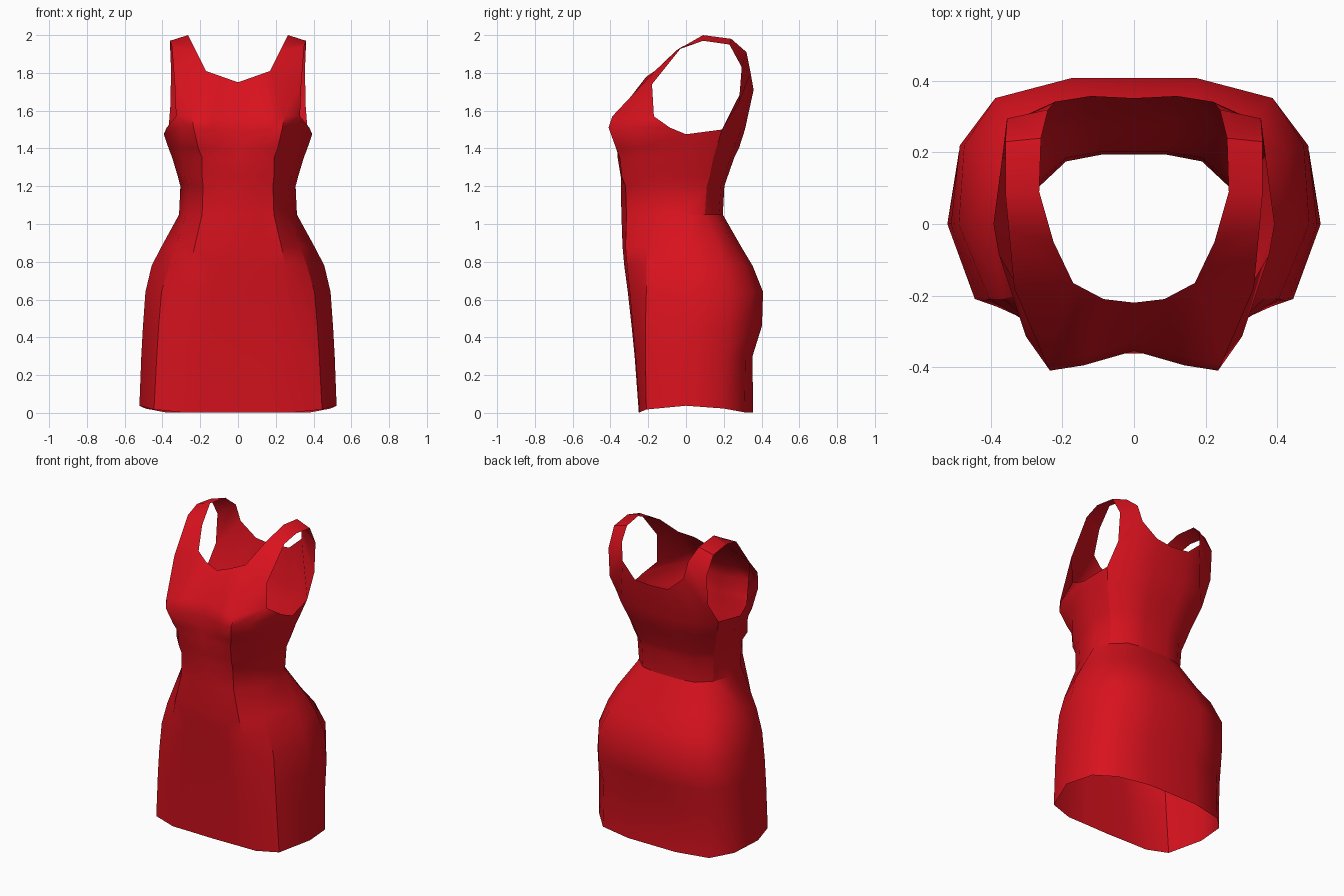
import bpy, bmesh, math

# Half cross-sections: z, front centre y, princess xy, side-front xy, side x,
# side-back xy, back corner xy, back centre y
SKIRT = [
    (0.003, -.25, .30, -.245, .445, -.21, .522, .49, .20, .385, .31, .355),
    (0.30, -.272, .28, -.267, .43, -.215, .512, .485, .21, .375, .315, .352),
    (0.46, -.288, .27, -.282, .42, -.215, .503, .487, .22, .392, .345, .402),
    (0.64, -.308, .26, -.298, .405, -.21, .49, .475, .22, .388, .352, .408),
    (0.78, -.327, .25, -.312, .365, -.21, .457, .425, .20, .34, .305, .352),
    (0.88, -.336, .23, -.32, .33, -.20, .405, .375, .175, .28, .25, .292),
    (1.05, -.342, .19, -.315, .275, -.175, .312, .27, .10, .19, .175, .195),
]
BODICE = [
    (1.20, -.345, .185, -.32, .265, -.195, .305, .275, .11, .19, .185, .203),
    (1.25, -.345, .19, -.34, .285, -.23, .318, .29, .125, .20, .205, .22),
    (1.35, -.362, .19, -.35, .29, -.225, .348, .32, .145, .225, .235, .255),
    (1.40, -.352, .21, -.37, .30, -.255, .367, .337, .16, .24, .255, .28),
]


def section(r):
    z, fc, px, py, sx, sy, w, qx, qy, bx, by, bc = r
    return [(0, fc, z), (px * .55, fc + .7 * (py - fc), z), (px, py, z), (sx, sy, z),
            (w, 0, z), (qx, qy, z), (bx, by, z), (bx * .45, bc, z), (0, bc, z)]


rings = [section(r) for r in SKIRT + BODICE]
# hem rises slightly at the sides
for j, dz in ((3, .015), (4, .035), (5, .02)):
    x, y, z = rings[0][j]
    rings[0][j] = (x, y, z + dz)
# bust line, dipping to the underarm
rings.append([(0, -.355, 1.50), (.14, -.395, 1.50), (.235, -.41, 1.51), (.302, -.315, 1.51),
              (.393, 0, 1.475), (.368, .19, 1.50), (.27, .29, 1.50), (.12, .312, 1.50), (0, .312, 1.50)])

# chest panel up to the front neckline
CHEST = [
    [(0, -.325, 1.59), (.13, -.365, 1.58), (.245, -.39, 1.57), (.328, -.17, 1.57)],
    [(0, -.22, 1.75), (.085, -.21, 1.78), (.17, -.165, 1.81), (.335, -.18, 1.74)],
]
# back panel up to the back neckline
BACK = [(.357, .28, 1.64), (.22, .342, 1.80), (.12, .358, 1.71), (0, .352, 1.70)]
# shoulder strap, inner and outer edge from front to back
STRAP = [((.225, -.05, 1.92), (.35, -.02, 1.94)), ((.265, .09, 2.0), (.36, .09, 1.97)),
         ((.26, .24, 1.98), (.36, .23, 1.95)), ((.24, .32, 1.91), (.355, .295, 1.83))]

bm = bmesh.new()


def row(points):
    return [bm.verts.new(p) for p in points]


def bridge(a, b):
    for j in range(len(a) - 1):
        bm.faces.new((a[j], a[j + 1], b[j + 1], b[j]))


def crease(verts):
    for a, b in zip(verts, verts[1:]):
        bm.edges.get((a, b)).smooth = False


# skirt and bodice tube
loops = [row(r) for r in rings]
for a, b in zip(loops, loops[1:]):
    bridge(a, b)

# chest, back and underarm
top = loops[-1]
chest = [row(r) for r in CHEST]
bridge(top[:4], chest[0])
bridge(*chest)
back = row(BACK)
bridge(top[5:], back)
under = bm.verts.new((.378, -.085, 1.51))
bm.faces.new((top[3], top[4], under))
bm.faces.new((top[3], under, chest[0][3]))

# strap joins chest to back
straps = [chest[1][2:]] + [row(r) for r in STRAP] + [[back[1], back[0]]]
for a, b in zip(straps, straps[1:]):
    bridge(a, b)

# sewn seams: skirt front, waist, bodice front and bodice back
crease([l[3] for l in loops[:6]])
crease(loops[6][4:])
crease([l[2] for l in loops[6:9]])
crease([l[5] for l in loops[6:]])

mesh = bpy.data.meshes.new("dress")
bm.to_mesh(mesh)
bm.free()
dress = bpy.data.objects.new("dress", mesh)
bpy.context.collection.objects.link(dress)

# red fabric
red = bpy.data.materials.new("red_fabric")
red.diffuse_color = (0.69, 0.006, 0.013, 1)
mesh.materials.append(red)

# mirrored other half
mirror = dress.modifiers.new("mirror", 'MIRROR')
mirror.use_clip = True
bpy.context.view_layer.objects.active = dress
dress.select_set(True)
bpy.ops.object.modifier_apply(modifier="mirror")
bpy.ops.object.shade_smooth_by_angle(angle=math.radians(40), keep_sharp_edges=True)
